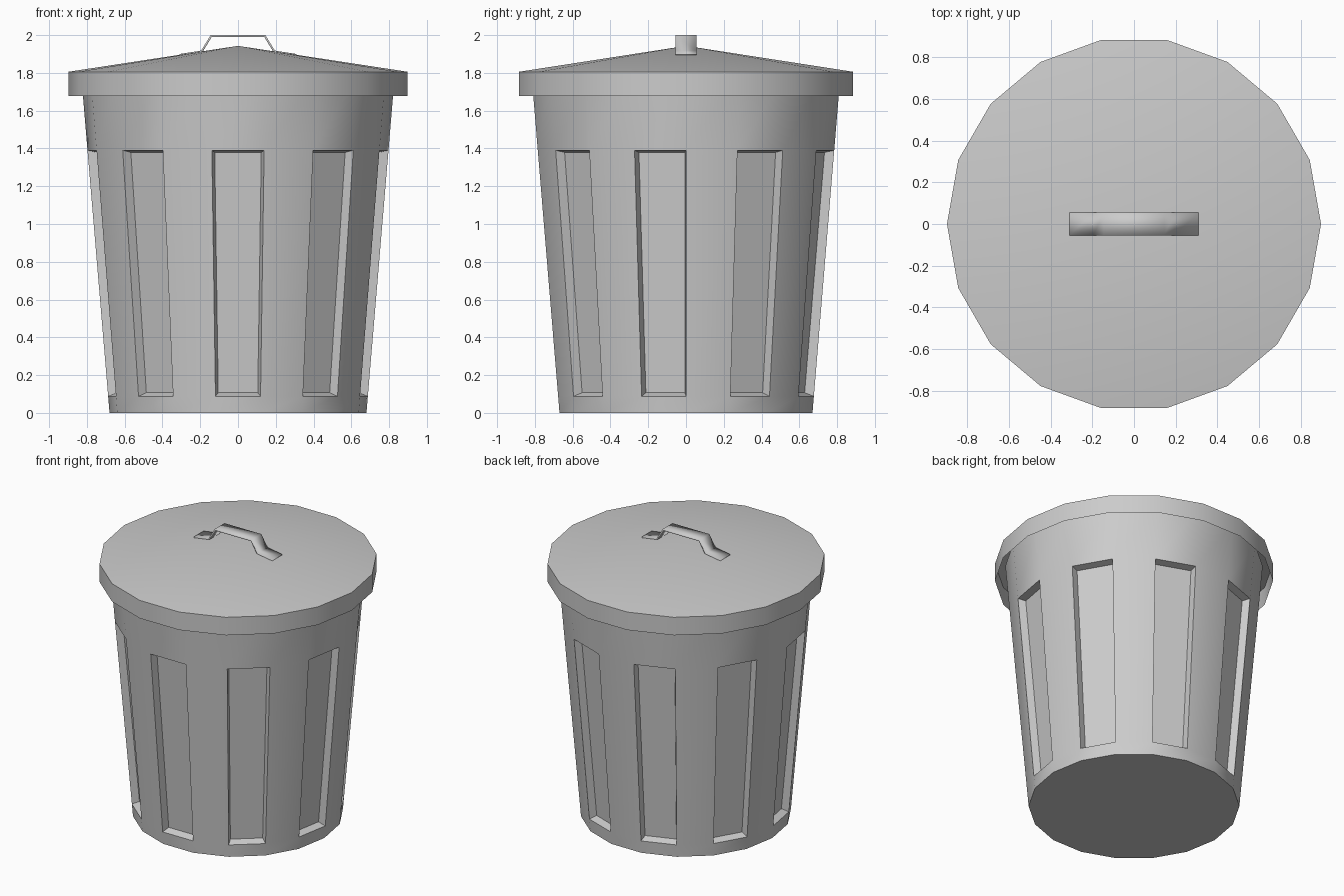
import bpy, bmesh
from math import cos, sin, radians

if "Cube" in bpy.data.objects:
    bpy.data.objects.remove(bpy.data.objects["Cube"], do_unlink=True)

SIDES = 18

metal = bpy.data.materials.new("grey_metal")
metal.use_nodes = True
GREY = (0.6, 0.6, 0.6, 1)
metal.diffuse_color = GREY
metal.node_tree.nodes["Principled BSDF"].inputs["Base Color"].default_value = GREY


def finish(bm, name):
    """Turn a bmesh into a smooth-by-angle object."""
    mesh = bpy.data.meshes.new(name)
    bm.to_mesh(mesh)
    bm.free()
    mesh.materials.append(metal)
    obj = bpy.data.objects.new(name, mesh)
    bpy.context.collection.objects.link(obj)
    bpy.ops.object.select_all(action='DESELECT')
    obj.select_set(True)
    bpy.context.view_layer.objects.active = obj
    bpy.ops.object.shade_smooth_by_angle(angle=radians(30))
    return obj


def ring(bm, r, z):
    step = radians(360 / SIDES)
    return [bm.verts.new((r * cos(i * step), r * sin(i * step), z)) for i in range(SIDES)]


def bridge(bm, low, high):
    """Outward-facing wall of quads between two rings."""
    return [bm.faces.new((low[i], low[(i + 1) % SIDES], high[(i + 1) % SIDES], high[i]))
            for i in range(SIDES)]


# Tapered can with every other side recessed
bm = bmesh.new()
rings = [ring(bm, 0.68 + 0.084 * z, z) for z in (0, 0.088, 1.39, 1.79)]
walls = [bridge(bm, a, b) for a, b in zip(rings, rings[1:])]
bm.faces.new(rings[0][::-1])
bm.normal_update()
bmesh.ops.inset_individual(bm, faces=walls[1][1::2], thickness=0.015, depth=-0.048,
                           use_even_offset=True)
finish(bm, "can_body")

# Open-bottomed lid: straight rim and shallow cone
bm = bmesh.new()
rim_low, rim_high = ring(bm, 0.897, 1.678), ring(bm, 0.897, 1.806)
bridge(bm, rim_low, rim_high)
apex = bm.verts.new((0, 0, 1.943))
for i in range(SIDES):
    bm.faces.new((rim_high[i], rim_high[(i + 1) % SIDES], apex))
finish(bm, "lid")

# Bent strap handle with two flat feet
half = [(0.31, 1.9), (0.195, 1.918), (0.145, 2.0)]
path = [(-x, z) for x, z in half] + half[::-1]
bm = bmesh.new()
rows = [[bm.verts.new((x, y, z)) for y in (-0.055, 0.055)] for x, z in path]
for a, b in zip(rows, rows[1:]):
    bm.faces.new((a[0], b[0], b[1], a[1]))
handle = finish(bm, "lid_handle")
strap = handle.modifiers.new("thickness", 'SOLIDIFY')
strap.thickness = 0.01
strap.offset = -1
strap.use_even_offset = True
